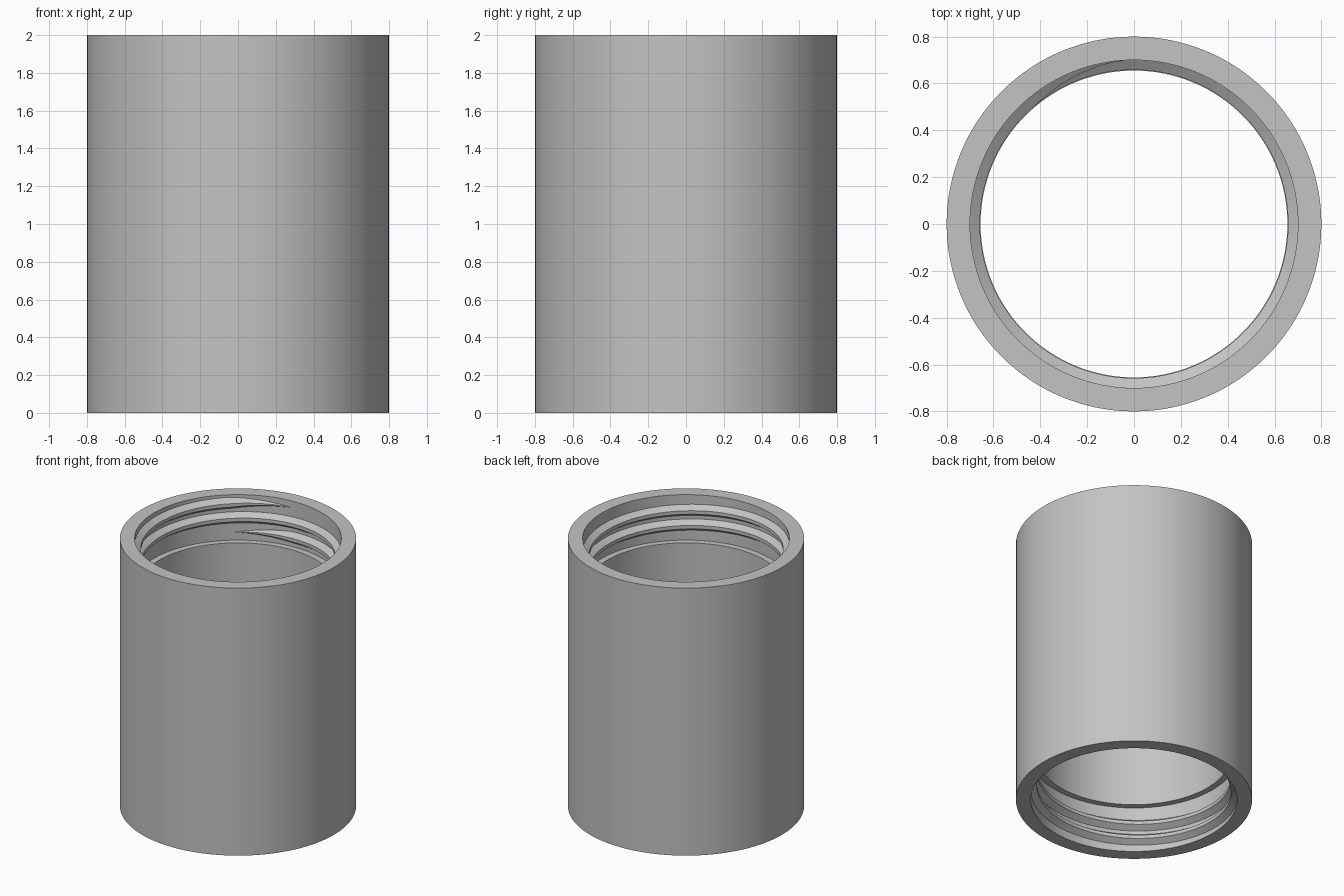
import bpy, bmesh
from math import cos, sin, radians, tau

cube = bpy.data.objects.get("Cube")
if cube:
    bpy.data.objects.remove(cube, do_unlink=True)

OUTER, SOCKET, BORE = 0.8, 0.7, 0.655   # radii of wall, socket and middle bore
HALF, DEPTH = 1.0, 0.34                 # half height and socket depth
SEGMENTS = 128

grey = bpy.data.materials.new("plain grey")
grey.use_nodes = True
grey.diffuse_color = (0.55, 0.55, 0.55, 1)
grey.node_tree.nodes["Principled BSDF"].inputs["Base Color"].default_value = grey.diffuse_color


def loft(name, sections, closed):
    """Skin closed cross-sections into one mesh centred at mid height."""
    bm = bmesh.new()
    rings = [[bm.verts.new((r * cos(a), r * sin(a), z)) for r, z in pts]
             for a, pts in sections]
    pairs = list(zip(rings, rings[1:]))
    if closed:
        pairs.append((rings[-1], rings[0]))
    else:
        bm.faces.new(rings[0])
        bm.faces.new(rings[-1])
    for one, two in pairs:
        for i in range(len(one)):
            j = (i + 1) % len(one)
            bm.faces.new((one[i], one[j], two[j], two[i]))
    bmesh.ops.recalc_face_normals(bm, faces=bm.faces)
    mesh = bpy.data.meshes.new(name)
    bm.to_mesh(mesh)
    bm.free()
    mesh.materials.append(grey)
    obj = bpy.data.objects.new(name, mesh)
    obj.location.z = HALF
    bpy.context.collection.objects.link(obj)
    bpy.ops.object.select_all(action="DESELECT")
    obj.select_set(True)
    bpy.context.view_layer.objects.active = obj
    bpy.ops.object.shade_smooth_by_angle(angle=radians(25))
    return obj


# Sleeve wall with a stepped socket at each end
step = HALF - DEPTH
wall = [(OUTER, -HALF), (OUTER, HALF), (SOCKET, HALF), (SOCKET, step),
        (BORE, step), (BORE, -step), (SOCKET, -step), (SOCKET, -HALF)]
loft("sleeve", [(tau * i / SEGMENTS, wall) for i in range(SEGMENTS)], True)

# Internal thread winding down from the rim, fading out at both ends
PITCH, START, SWEEP = 0.11, radians(94), radians(754)
STEPS = 270
sections = []
for i in range(STEPS + 1):
    turn = SWEEP * i / STEPS
    fade = max(0.03, min(1, turn / radians(35), (SWEEP - turn) / radians(35)))
    z = HALF - 0.05 - PITCH * turn / tau
    foot, tip = 0.042 * fade, 0.013 * fade
    crest = SOCKET - 0.042 * fade
    sections.append((START + turn, [(SOCKET + 0.01, z - foot), (SOCKET, z - foot),
                                    (crest, z - tip), (crest, z + tip),
                                    (SOCKET, z + foot), (SOCKET + 0.01, z + foot)]))
thread = loft("socket_threads", sections, False)

# Repeat the thread in the lower socket
mirror = thread.modifiers.new("lower thread", "MIRROR")
mirror.use_axis = (False, False, True)
mirror.use_mirror_merge = False
